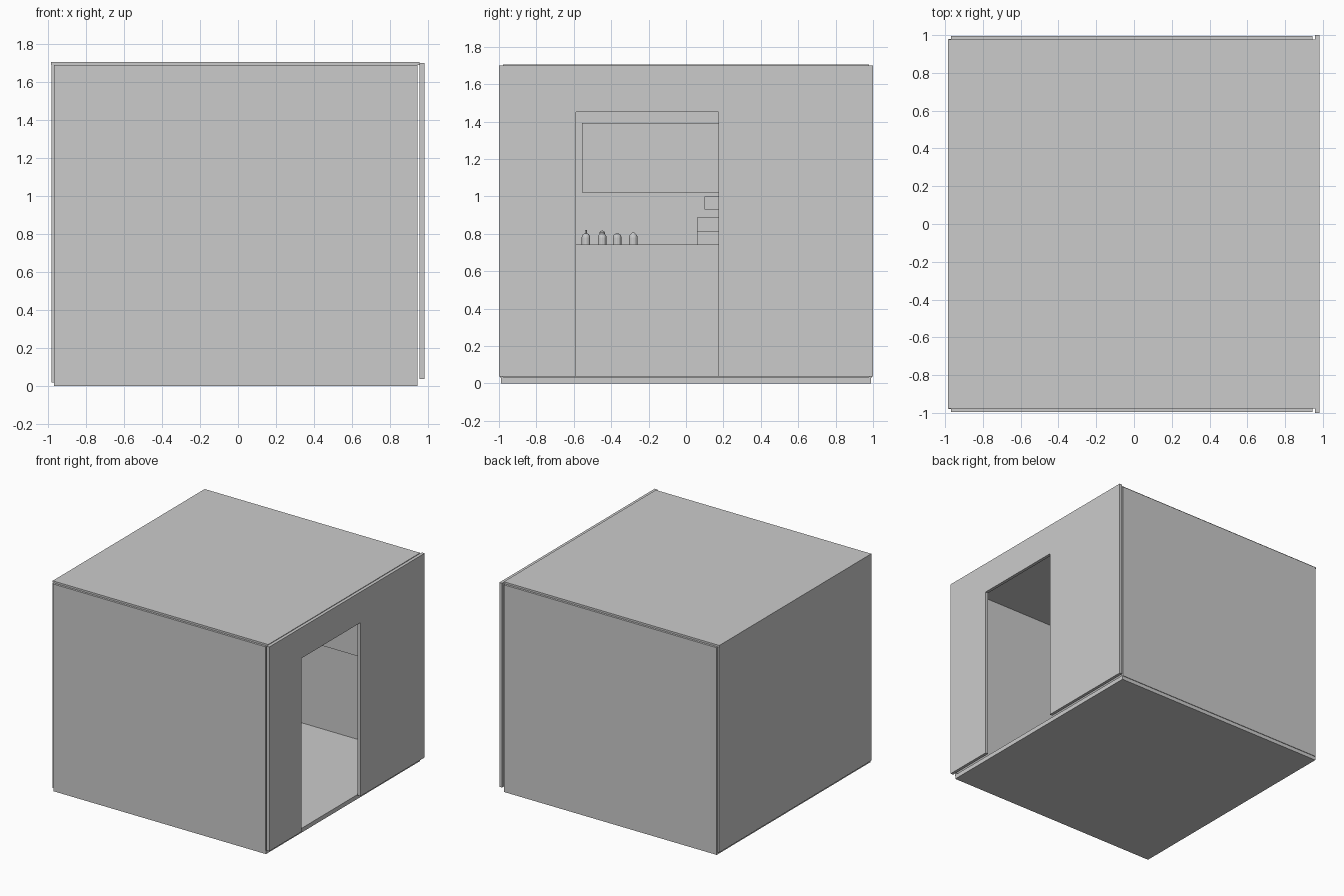
import bpy, bmesh, math

if "Cube" in bpy.data.objects:
    bpy.data.objects.remove(bpy.data.objects["Cube"])


def box(name, x0, x1, y0, y1, z0, z1):
    """Axis-aligned box from its extents."""
    bm = bmesh.new()
    bmesh.ops.create_cube(bm, size=1)
    for v in bm.verts:
        v.co.x = x0 if v.co.x < 0 else x1
        v.co.y = y0 if v.co.y < 0 else y1
        v.co.z = z0 if v.co.z < 0 else z1
    me = bpy.data.meshes.new(name)
    bm.to_mesh(me)
    bm.free()
    ob = bpy.data.objects.new(name, me)
    bpy.context.collection.objects.link(ob)
    return ob


def extrude_x(name, outline, x0, x1):
    """Solid from a (y, z) outline extruded along x."""
    bm = bmesh.new()
    face = bm.faces.new([bm.verts.new((x0, y, z)) for y, z in outline])
    res = bmesh.ops.extrude_face_region(bm, geom=[face])
    for v in res["geom"]:
        if isinstance(v, bmesh.types.BMVert):
            v.co.x = x1
    bmesh.ops.recalc_face_normals(bm, faces=bm.faces)
    me = bpy.data.meshes.new(name)
    bm.to_mesh(me)
    bm.free()
    ob = bpy.data.objects.new(name, me)
    bpy.context.collection.objects.link(ob)
    return ob


def lathe(name, profile, loc, sides=16):
    """Closed turned shape from an (r, z) profile starting and ending on the axis."""
    bm = bmesh.new()
    verts = [bm.verts.new((r, 0, z)) for r, z in profile]
    edges = [bm.edges.new(p) for p in zip(verts, verts[1:])]
    bmesh.ops.spin(bm, geom=verts + edges, cent=(0, 0, 0), axis=(0, 0, 1),
                   angle=2 * math.pi, steps=sides)
    bmesh.ops.remove_doubles(bm, verts=bm.verts, dist=1e-5)
    bmesh.ops.recalc_face_normals(bm, faces=bm.faces)
    me = bpy.data.meshes.new(name)
    bm.to_mesh(me)
    bm.free()
    ob = bpy.data.objects.new(name, me)
    ob.location = loc
    bpy.context.collection.objects.link(ob)
    return ob


# room shell
box("floor", -0.97, 0.945, -0.99, 0.99, 0.0, 0.035)
box("roof", -0.985, 0.957, -0.978, 0.978, 1.69, 1.705)
box("left_wall", -0.983, -0.967, -0.98, 0.98, 0.018, 1.69)
for name, s in (("front_wall", -1), ("back_wall", 1)):
    ya, yb = sorted((s * 0.978, s * 0.995))
    box(name, -0.97, 0.945, ya, yb, 0.03, 1.69)

# right wall with the doorway cut into its outline
extrude_x("door_wall", [(-1, 0.037), (-0.587, 0.037), (-0.587, 1.45), (0.173, 1.45),
                        (0.173, 0.037), (1, 0.037), (1, 1.70), (-1, 1.70)], 0.957, 0.982)

# counter and board along the left wall
box("counter", -0.965, -0.55, -0.975, 0.975, 0.036, 0.742)
box("left_board", -0.966, -0.945, -0.555, 0.555, 1.02, 1.392)

# panel on the back wall
box("back_panel", -0.45, 0.75, 0.965, 0.977, 0.72, 1.39)

# appliance on the counter
box("machine_base", -0.88, -0.62, 0.06, 0.40, 0.743, 0.812)
box("machine_body", -0.88, -0.65, 0.06, 0.40, 0.812, 0.888)
box("machine_column", -0.88, -0.78, 0.19, 0.30, 0.888, 0.93)
box("machine_top", -0.88, -0.65, 0.098, 0.36, 0.93, 1.0)

# jars with domed lids and different tips
jar = [(0, 0), (0.023, 0), (0.023, 0.038), (0.021, 0.048), (0.014, 0.057)]
tips = {
    -0.535: [(0.006, 0.06), (0.006, 0.078), (0, 0.078)],
    -0.448: [(0.014, 0.065), (0.008, 0.073), (0, 0.075)],
    -0.368: [(0, 0.06)],
    -0.282: [(0.008, 0.063), (0, 0.065)],
}
for i, (y, tip) in enumerate(tips.items()):
    lathe(f"jar_{i + 1}", jar + tip, (-0.65, y, 0.742))
